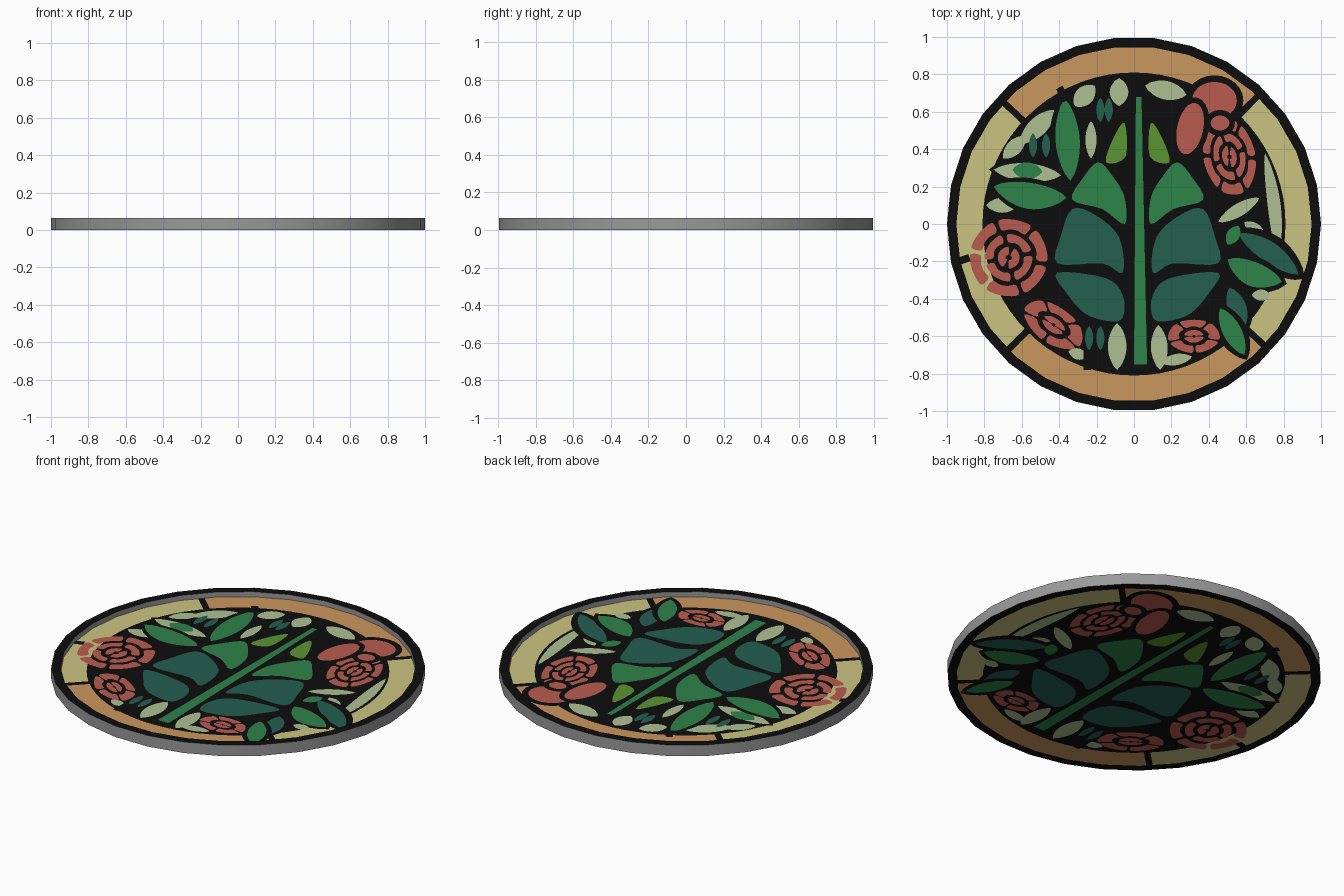
import bpy, bmesh, math
from mathutils import Vector
from mathutils.geometry import delaunay_2d_cdt

if "Cube" in bpy.data.objects:
    bpy.data.objects.remove(bpy.data.objects["Cube"])

COLORS = {
    "lead_black": (0.004, 0.004, 0.004), "frame_grey": (0.32, 0.32, 0.32),
    "khaki_glass": (0.59, 0.55, 0.22), "orange_glass": (0.59, 0.31, 0.11),
    "pale_green_glass": (0.42, 0.53, 0.29), "leaf_green_glass": (0.027, 0.23, 0.068),
    "teal_glass": (0.018, 0.115, 0.078), "lime_glass": (0.105, 0.30, 0.034),
    "rose_red_glass": (0.48, 0.105, 0.078)}
MATS = []
for name, c in COLORS.items():
    m = bpy.data.materials.new(name)
    m.diffuse_color = (*c, 1)
    m.use_nodes = True
    m.node_tree.nodes["Principled BSDF"].inputs["Base Color"].default_value = m.diffuse_color
    MATS.append(m)
BLACK, GREY, KHAKI, ORANGE, PALE, GREEN, TEAL, LIME, RED = range(9)
SIDES, R_IN, H, GLASS_Z = 30, 0.95, 0.065, 0.035


def new_object(name, bm):
    me = bpy.data.meshes.new(name)
    bm.to_mesh(me)
    bm.free()
    for m in MATS:
        me.materials.append(m)
    ob = bpy.data.objects.new(name, me)
    bpy.context.collection.objects.link(ob)
    return ob


def polar(r, deg):
    a = math.radians(deg)
    return Vector((r * math.cos(a), r * math.sin(a)))


# ---- drawing helpers: shapes in hundredths, later shapes cover earlier ones
shapes = []


def add(color, poly):
    poly = [Vector(q) * 0.01 for q in poly]
    xs, ys = [q.x for q in poly], [q.y for q in poly]
    shapes.append((color, poly, (min(xs), max(xs), min(ys), max(ys))))


def cell(color, pts, steps=4):
    """Rounded glass piece: closed Catmull-Rom curve through the points."""
    p, out = [Vector(q) for q in pts], []
    for i in range(len(p)):
        a, b, c, d = (p[(i + k) % len(p)] for k in (-1, 0, 1, 2))
        for t in (s / steps for s in range(steps)):
            out.append(b + (c - a) * t / 2 + (a - 2.5 * b + 2 * c - d / 2) * t * t
                       + (3 * b - a - 3 * c + d) * t ** 3 / 2)
    add(color, out)


def line(a, b, w):
    """Straight black lead line."""
    a, b = Vector(a), Vector(b)
    n = (b - a).normalized().orthogonal() * w / 2
    add(BLACK, [a + n, b + n, b - n, a - n])


def leaf(color, x0, y0, x1, y1, w, bend=0, lead=0):
    """Pointed leaf from base to tip, optionally outlined in black."""
    a, b = Vector((x0, y0)), Vector((x1, y1))
    d = (b - a).normalized()
    n = Vector((-d.y, d.x))
    if lead:
        p, q = a - d * lead, b + d * lead
        leaf(BLACK, p.x, p.y, q.x, q.y, w + lead, bend)
    bulge = [(i / 12, math.sin(math.pi * i / 12)) for i in range(13)]
    edge = lambda s: [a.lerp(b, t) + n * (s * w * abs(k) ** 0.7 + bend * k) for t, k in bulge]
    add(color, edge(-1) + edge(1)[-2:0:-1])


def oval(color, x, y, rx, ry, tilt=0, lead=0):
    for c, g in ((BLACK, lead), (color, 0)):
        if c != BLACK or g:
            add(c, [(p.x + x, p.y + y) for p in (
                polar(1, tilt) * u.x * (rx + g) + polar(1, tilt + 90) * u.y * (ry + g)
                for u in (polar(1, i * 15) for i in range(24)))])


def rosette(x, y, rx, ry, tilt, rings):
    """Rose: black oval filled with rings of curved petals (inner, outer, count)."""
    oval(BLACK, x, y, rx + 3, ry + 3, tilt)
    ax, ay = polar(rx, tilt), polar(ry, tilt + 90)
    for k, (r0, r1, n) in enumerate(rings):
        for i in range(n):
            mid, half = (i + k * 0.4) * 360 / n + 20, 180 / n - 5 / r1
            angles = [mid - half, mid - half / 3, mid + half / 3, mid + half]
            ring = [polar(r1, a) for a in angles] + [polar(r0, a) for a in reversed(angles)]
            cell(RED, [Vector((x, y)) + ax * u.x + ay * u.y for u in ring], 3)


# ---- border ring
add(KHAKI, [polar(95, i * 360 / SIDES) for i in range(SIDES)])
for a, b in ((46, 137), (225, 317)):
    add(ORANGE, [(0, 0), polar(300, a), polar(300, b)])
    for d in (a, b):
        line(polar(76, d), polar(98, d), 3.5)
add(BLACK, [polar(81, i * 5) for i in range(72)])

# ---- pale background pieces and teal slivers
for s in ((-61, 43, -42, 61, 5), (-70, 35, -58, 47, 4), (-79, 10, -62, 10, 4),
          (-32, 63, -21, 74, 5), (-23, 55, -23, 35, 3), (-8, 78, -8, 63, 5),
          (6, 74, 28, 69, 5), (70, 38, 77, -19, 3.5, 1.5), (45, 1, 67, 14, 3.5),
          (59, 1, 70, -6, 3), (13, -54, 14, -78, 4.5), (14, -74, 31, -71, 3),
          (-9, -53, -9, -78, 5), (-35, -68, -25, -71, 3)):
    leaf(PALE, *s)
for x, y in ((-54, 42), (-47, 42), (-18, 61), (-13.5, 61), (-24, -61), (-18, -61)):
    leaf(TEAL, x, y + 6.5, x, y - 6.5, 2.2)
line((-25, -68), (-25, -78), 4)

# ---- big central leaf: cells mirrored about the stem at x = 2
for color, pts in (
    (LIME, [(-15, 33), (-11, 46), (-5, 54), (-4.5, 36)]),
    (GREEN, [(-33, 13), (-27, 25), (-19, 33), (-11, 25), (-5, 14), (-5, 0), (-17, 8)]),
    (TEAL, [(-41, -21), (-39, -6), (-33, 8), (-21, 5), (-8, -7), (-6, -26), (-17, -21)]),
    (TEAL, [(-41, -26), (-15, -29), (-6, -38), (-6, -50), (-13, -52), (-26, -48), (-36, -37)]),
):
    cell(color, pts)
    cell(color, [(4 - x, y) for x, y in pts])
add(GREEN, [(1, 68), (4, 68), (7, -75), (0, -75)])

# ---- side leaves
leaf(GREEN, -34, 23, -37, 67, 6.5, lead=3)
line((-36, 66), (-40, 73), 4)
leaf(PALE, -39, 26, -75, 29, 5, lead=2.5)
leaf(GREEN, -49, 28, -65, 29, 4.5)
leaf(GREEN, -36, 14, -75, 20, 7, bend=2, lead=2.5)
leaf(TEAL, 56, -5, 88, -27, 5.5, bend=1, lead=4)
leaf(GREEN, 50, -19, 79, -31, 6.5, bend=-2, lead=3)
leaf(GREEN, 50, -11, 56, -1, 3.5)
leaf(TEAL, 51, -34, 59, -55, 5, lead=3)
leaf(GREEN, 46, -45, 59, -70, 5, lead=3)
leaf(PALE, 63, -38, 73, -38, 3)

# ---- roses
full = ((0.72, 0.98, 6), (0.4, 0.6, 4), (0.08, 0.28, 2))
small = ((0.58, 0.98, 5), (0.08, 0.38, 2))
rosette(-67, -18, 21, 21, 0, full)
line((-88, -18), (-97, -21), 4)
rosette(-43, -54, 18, 10, -35, small)
rosette(32, -60, 14, 9, 0, small)
rosette(51, 36, 14, 21, 12, full)
oval(RED, 43, 66, 12, 10, lead=3.5)
oval(RED, 30, 51, 7, 14, -12, lead=3)
oval(RED, 46, 54, 5, 4, lead=3)


# ---- glass panel: cut all outlines into one flat sheet, colour by topmost shape
def inside(shape, p):
    _, poly, (x0, x1, y0, y1) = shape
    if not (x0 <= p.x <= x1 and y0 <= p.y <= y1):
        return False
    hit = False
    for i, b in enumerate(poly):
        a = poly[i - 1]
        if (a.y > p.y) != (b.y > p.y) and p.x < (b.x - a.x) * (p.y - a.y) / (b.y - a.y) + a.x:
            hit = not hit
    return hit


verts, edges = [], []
for _, poly, _ in shapes:
    s, n = len(verts), len(poly)
    verts += poly
    edges += [(s + i, s + (i + 1) % n) for i in range(n)]
cut = delaunay_2d_cdt(verts, edges, [], 0, 1e-5)
bm = bmesh.new()
top = [bm.verts.new((v.x, v.y, GLASS_Z)) for v in cut[0]]
low = [bm.verts.new((v.x, v.y, 0.0)) for v in cut[0]]
for f in cut[2]:
    mid = sum((cut[0][i] for i in f), Vector((0, 0))) / len(f)
    if not inside(shapes[0], mid):
        continue
    color = next(s[0] for s in reversed(shapes) if inside(s, mid))
    ft = bm.faces.new([top[i] for i in f])
    fl = bm.faces.new([low[i] for i in reversed(f)])
    ft.material_index = fl.material_index = color
    ft.normal_update()
    if ft.normal.z < 0:
        ft.normal_flip()
        fl.normal_flip()
bmesh.ops.delete(bm, geom=[v for v in bm.verts if not v.link_faces], context='VERTS')
new_object("stained_glass_panel", bm)

# ---- frame: square profile around the panel, grey walls and black top and bottom
bm = bmesh.new()
profile = [(R_IN, 0), (1, 0), (1, H), (R_IN, H)]
rings = [[bm.verts.new((*polar(r, i * 360 / SIDES), z)) for r, z in profile] for i in range(SIDES)]
for i in range(SIDES):
    a, b = rings[i - 1], rings[i]
    for j in range(4):
        k = (j + 1) % 4
        f = bm.faces.new((a[j], b[j], b[k], a[k]))
        f.material_index = GREY if j % 2 else BLACK
bmesh.ops.recalc_face_normals(bm, faces=bm.faces)
frame = new_object("round_frame", bm)
bpy.context.view_layer.objects.active = frame
frame.select_set(True)
bpy.ops.object.shade_smooth_by_angle(angle=math.radians(30))
